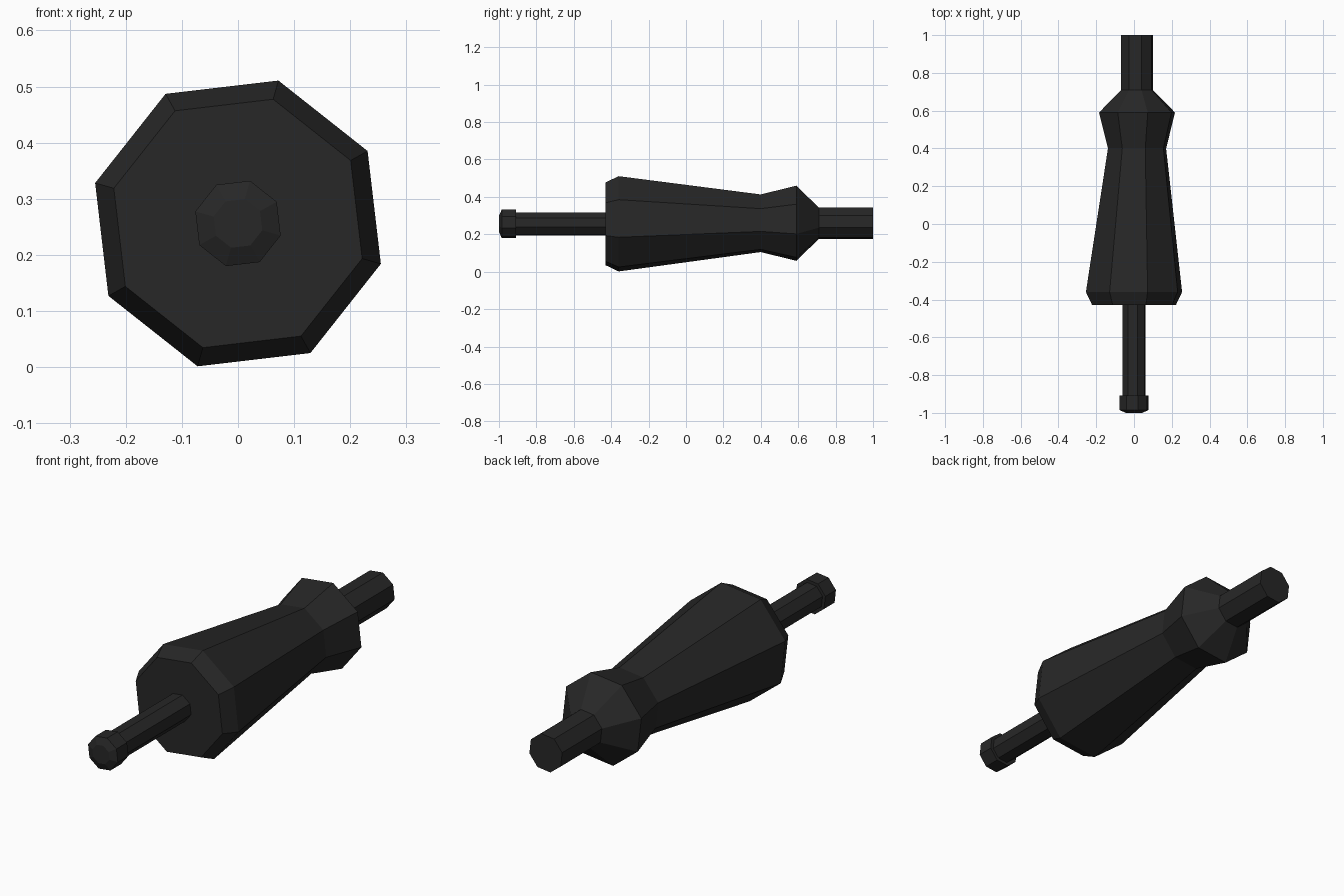
import bpy, bmesh
from math import cos, sin, radians

if "Cube" in bpy.data.objects:
    bpy.data.objects.remove(bpy.data.objects["Cube"])

SIDES, PHASE = 8, radians(29.2)

dark = bpy.data.materials.new("dark_metal")
dark.diffuse_color = (0.02, 0.02, 0.02, 1)
dark.use_nodes = True
dark.node_tree.nodes["Principled BSDF"].inputs["Base Color"].default_value = dark.diffuse_color


def loft(name, rings, cap_front=False, cap_back=False):
    """Octagonal loft along y; each ring is (y, radius, centre x, centre z)."""
    bm = bmesh.new()
    loops = []
    for y, r, cx, cz in rings:
        angles = [PHASE + radians(360 / SIDES) * i for i in range(SIDES)]
        loops.append([bm.verts.new((cx + r * cos(a), y, cz + r * sin(a))) for a in angles])
    for a, b in zip(loops, loops[1:]):
        for i in range(SIDES):
            j = (i + 1) % SIDES
            bm.faces.new((a[i], b[i], b[j], a[j]))
    if cap_front:
        bm.faces.new(loops[0])
    if cap_back:
        bm.faces.new(loops[-1][::-1])
    bmesh.ops.recalc_face_normals(bm, faces=bm.faces)
    # open shells: make sure normals point away from the axis
    bm.normal_update()
    mid = max(bm.faces, key=lambda f: abs(f.normal.x))
    if mid.normal.x * (mid.calc_center_median().x - rings[0][2]) < 0:
        bmesh.ops.reverse_faces(bm, faces=bm.faces)
    me = bpy.data.meshes.new(name)
    bm.to_mesh(me)
    bm.free()
    me.materials.append(dark)
    ob = bpy.data.objects.new(name, me)
    bpy.context.collection.objects.link(ob)


FRONT = (0.0, 0.256)     # axis of the front half (x, z)
REAR = (0.016, 0.259)    # slightly offset axis of the rear half

# Front pin with a chamfered collar at its tip
loft("front_pin", [(y, r, *FRONT) for y, r in
                   [(-1.0, 0.045), (-0.985, 0.079), (-0.908, 0.079),
                    (-0.908, 0.064), (-0.43, 0.064)]], cap_front=True)

# Tapered body: front face, chamfer, waist, flare and shoulder
loft("body", [(-0.43, 0.064, *FRONT), (-0.43, 0.23, *FRONT), (-0.36, 0.2646, *FRONT),
              (0.40, 0.16, *REAR), (0.59, 0.209, *REAR), (0.71, 0.087, *REAR)])

# Rear shaft
loft("rear_shaft", [(0.71, 0.087, *REAR), (1.0, 0.087, *REAR)], cap_back=True)
